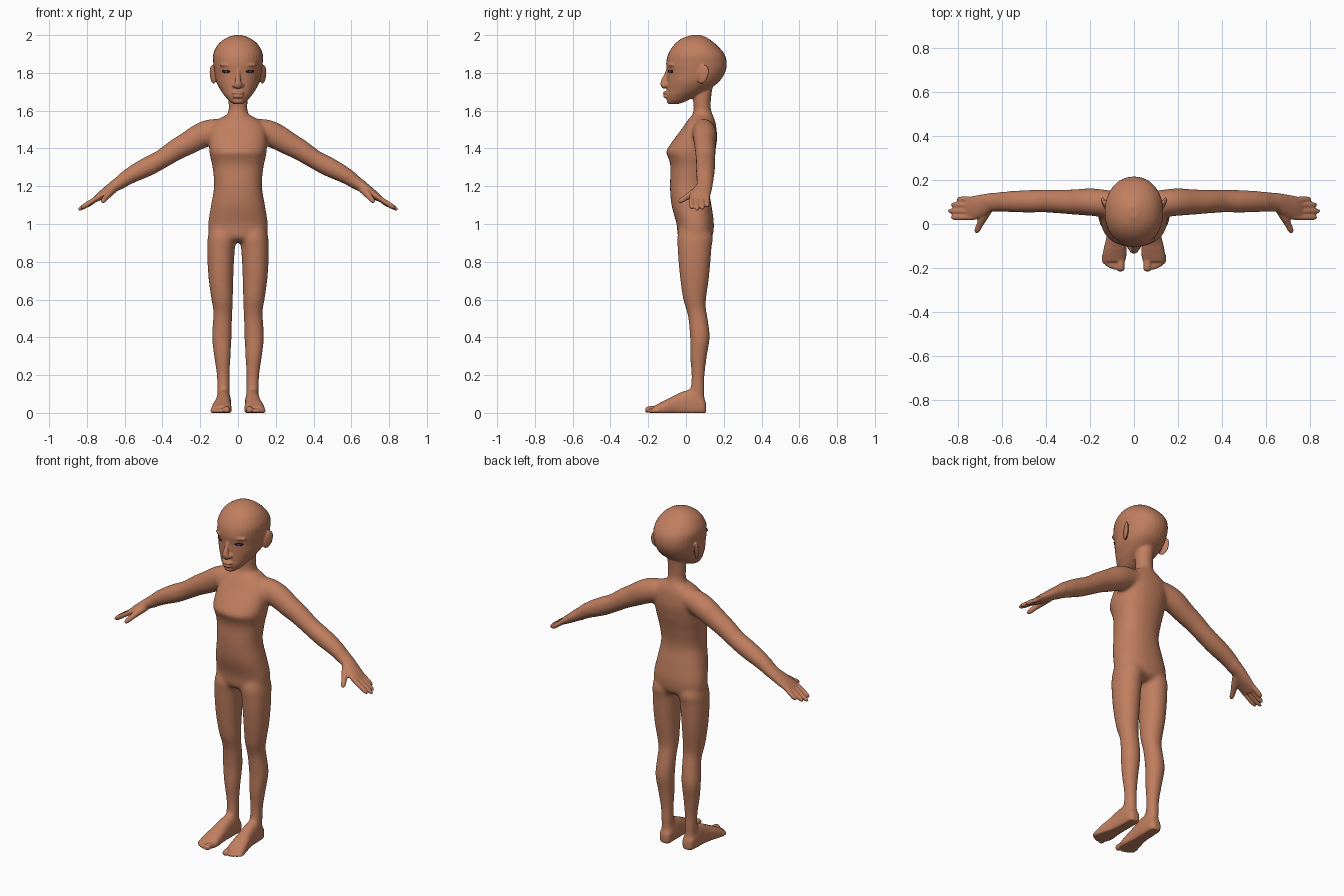
import bpy, bmesh, math
from mathutils import Vector, Matrix

if "Cube" in bpy.data.objects:
    bpy.data.objects.remove(bpy.data.objects["Cube"])


def material(name, rgb):
    m = bpy.data.materials.new(name)
    m.diffuse_color = (*rgb, 1)
    m.use_nodes = True
    m.node_tree.nodes["Principled BSDF"].inputs["Base Color"].default_value = m.diffuse_color
    return m


skin = material("brown skin", (0.53, 0.21, 0.115))
dark = material("dark lash", (0.02, 0.012, 0.015))
navy = material("navy iris", (0.05, 0.045, 0.16))

bm = bmesh.new()


def spline(rows, n=5):
    """Catmull-Rom resampling of number rows."""
    p = [Vector(r) for r in rows]
    p = [p[0]] + p + [p[-1]]
    out = []
    for i in range(1, len(p) - 2):
        a, b, c, d = p[i - 1:i + 3]
        for k in range(n):
            t = k / n
            out.append(0.5 * (2 * b + (c - a) * t + (2 * a - 5 * b + 4 * c - d) * t ** 2
                              + (3 * b - a - 3 * c + d) * t ** 3))
    return out + [p[-2]]


def loft(rows, ref, tangent=None, power=1.0, seg=32):
    """Closed tube; rows are (x, y, z, radius across ref, radius along ref)."""
    pts, rings = spline(rows), []
    ref = Vector(ref)
    for i, q in enumerate(pts):
        c = Vector(q[:3])
        if tangent:
            t = Vector(tangent)
        else:
            t = Vector(pts[min(i + 1, len(pts) - 1)][:3]) - Vector(pts[max(i - 1, 0)][:3])
        u = t.cross(ref).normalized()
        v = u.cross(t).normalized()
        ring = []
        for k in range(seg):
            a = 2 * math.pi * k / seg
            ca, sa = math.cos(a), math.sin(a)
            p = c + u * max(q[3], .002) * math.copysign(abs(ca) ** power, ca) \
                  + v * max(q[4], .002) * math.copysign(abs(sa) ** power, sa)
            p.z = max(p.z, 0)
            ring.append(bm.verts.new(p))
        rings.append(ring)
    for r0, r1 in zip(rings, rings[1:]):
        for k in range(seg):
            j = (k + 1) % seg
            bm.faces.new((r0[k], r0[j], r1[j], r1[k]))
    bm.faces.new(rings[0][::-1])
    bm.faces.new(rings[-1])


def zloft(rows, s=1, power=1.0):
    """Horizontal rings; rows are (z, x min, x max, y front, y back)."""
    loft([(s * (a + b) / 2, (f + k) / 2, z, (k - f) / 2, (b - a) / 2) for z, a, b, f, k in rows],
         (1, 0, 0), (0, 0, 1), power)


def sym(rows):
    return [(z, -w, w, f, k) for z, w, f, k in rows]


def ball(c, size, rot=Matrix.Identity(4)):
    bmesh.ops.create_uvsphere(bm, u_segments=24, v_segments=16, radius=1,
                              matrix=Matrix.Translation(c) @ rot @ Matrix.Diagonal((*size, 1)))


# torso
zloft(sym([(.905, .10, -.01, .10), (.93, .15, -.042, .138), (1.0, .158, -.05, .148),
           (1.1, .143, -.077, .135), (1.2, .127, -.085, .12), (1.3, .135, -.082, .135),
           (1.35, .146, -.094, .147), (1.385, .152, -.105, .155), (1.45, .155, -.063, .165),
           (1.5, .15, -.025, .162), (1.54, .125, .002, .156), (1.575, .07, .03, .143)]), power=.88)
# neck
zloft(sym([(1.53, .075, .02, .15), (1.57, .06, .033, .145), (1.61, .05, .04, .132),
           (1.66, .05, .037, .132), (1.72, .05, .03, .14)]))
# head
zloft(sym([(1.634, .022, -.088, -.045), (1.65, .046, -.098, .0), (1.68, .072, -.104, .06),
           (1.705, .09, -.102, .11), (1.75, .114, -.1, .172), (1.8, .125, -.1, .206),
           (1.85, .131, -.105, .216), (1.9, .131, -.094, .203), (1.95, .106, -.062, .16),
           (1.983, .066, -.02, .116), (2.0, .02, .03, .08)]), power=.94)
# nose, lips and chin
loft([(0, -.093, 1.825, .008, .011), (0, -.104, 1.79, .012, .011), (0, -.117, 1.752, .017, .017),
      (0, -.116, 1.732, .016, .023), (0, -.108, 1.72, .008, .016)], (1, 0, 0))
ball((0, -.105, 1.694), (.034, .018, .009))
ball((0, -.104, 1.675), (.03, .017, .009))
ball((0, -.083, 1.652), (.03, .02, .018))

for s in (1, -1):
    # nostril wing, brow and ear
    ball((s * .02, -.1, 1.735), (.012, .014, .012))
    ball((s * .06, -.08, 1.842), (.04, .014, .01), Matrix.Rotation(s * .35, 4, 'Z'))
    tilt = Matrix.Rotation(-s * .42, 4, 'Z') @ Matrix.Rotation(-.3, 4, 'X')
    ball((s * .133, .09, 1.792), (.011, .032, .052), tilt)
    # arm and palm
    arm = [(.07, .095, 1.50, .055, .055), (.14, .095, 1.488, .068, .062), (.20, .10, 1.465, .068, .063),
           (.27, .10, 1.425, .062, .058), (.33, .102, 1.392, .057, .055), (.41, .104, 1.34, .051, .052),
           (.48, .103, 1.303, .052, .052), (.56, .102, 1.262, .045, .049), (.62, .10, 1.222, .036, .043),
           (.655, .097, 1.2, .031, .043), (.69, .085, 1.175, .027, .05), (.73, .073, 1.148, .021, .054),
           (.76, .069, 1.126, .014, .05)]
    loft([(s * r[0], *r[1:]) for r in arm], (0, 1, 0))
    # fingers
    for y0, y1, x1, z1 in ((.112, .112, .805, 1.092), (.085, .087, .832, 1.08),
                           (.057, .059, .845, 1.074), (.03, .03, .832, 1.083)):
        a, b = Vector((.725, y0, 1.152)), Vector((x1, y1, z1))
        loft([(s * p.x, p.y, p.z, r, r) for p, r in
              ((a, .012), (a.lerp(b, .5), .0135), (a.lerp(b, .85), .0125), (b, .006))], (0, 1, 0), seg=16)
    # thumb
    loft([(s * .66, .075, 1.185, .022, .022), (s * .682, .035, 1.162, .02, .02),
          (s * .7, 0, 1.14, .0155, .0155), (s * .713, -.028, 1.123, .013, .013),
          (s * .717, -.041, 1.116, .006, .006)], (1, 0, 0), seg=16)
    # leg
    zloft([(.99, .02, .145, -.03, .12), (.93, .006, .16, -.047, .143), (.88, .015, .163, -.045, .136),
           (.8, .021, .162, -.04, .13), (.7, .025, .155, -.03, .12), (.6, .027, .141, -.015, .106),
           (.55, .029, .132, .0, .106), (.5, .031, .132, .012, .115), (.4, .034, .138, .021, .126),
           (.3, .039, .127, .021, .111), (.2, .044, .113, .029, .099), (.13, .044, .11, .024, .099),
           (.05, .045, .106, .01, .098)], s, .95)
    # foot
    foot = [(.075, .107, .025, .02, .018), (.075, .09, .035, .055, .034), (.076, .04, .05, .07, .039),
            (.077, 0, .05, .07, .04), (.08, -.05, .042, .058, .043), (.085, -.1, .028, .045, .05),
            (.088, -.14, .018, .034, .054), (.09, -.172, .013, .022, .049)]
    loft([(s * r[0], *r[1:]) for r in foot], (1, 0, 0), (0, -1, 0), .85)
    # toes
    for x, tip, r in ((.061, -.216, .018), (.088, -.208, .012), (.105, -.202, .012),
                      (.121, -.193, .0115), (.135, -.18, .011)):
        loft([(s * x, -.14, r, r, r), (s * x, tip + .025, r, r, r),
              (s * x, tip + .008, r * .9, r * .9, r), (s * x, tip, r * .8, r * .45, r * .5)],
             (1, 0, 0), (0, -1, 0), seg=16)

bmesh.ops.recalc_face_normals(bm, faces=bm.faces)
mesh = bpy.data.meshes.new("body_parts")
bm.to_mesh(mesh)
bm.free()
body = bpy.data.objects.new("body", mesh)
bpy.context.collection.objects.link(body)

# fuse all parts into one smooth skin
rm = body.modifiers.new("fuse", 'REMESH')
rm.mode = 'VOXEL'
rm.voxel_size = .005
sm = body.modifiers.new("soften", 'SMOOTH')
sm.factor, sm.iterations = .5, 5
dg = bpy.context.evaluated_depsgraph_get()
fused = bpy.data.meshes.new_from_object(body.evaluated_get(dg))
body.modifiers.clear()
body.data = fused

# soften the joints of trunk, limbs and neck further
bm = bmesh.new()
bm.from_mesh(fused)
soft = [v for v in bm.verts if abs(v.co.x) < .6 and .06 < v.co.z < 1.63 and v.co.y > -.11]
for _ in range(30):
    bmesh.ops.smooth_vert(bm, verts=soft, factor=.5, use_axis_x=True, use_axis_y=True, use_axis_z=True)
low = min(v.co.z for v in bm.verts)
for v in bm.verts:
    v.co.z -= low
for f in bm.faces:
    f.smooth = True
    f.material_index = 0
bm.to_mesh(fused)
bm.free()
fused.materials.clear()
fused.materials.append(skin)
fused.update()


# eyes: thin almond plates laid on the face
def plate(name, x, z, size, lift, mat):
    hit, loc, nor, _ = body.ray_cast(Vector((x, -1, z)), Vector((0, 1, 0)))
    side = Vector((0, 0, 1)).cross(nor).normalized()
    up = nor.cross(side)
    rot = Matrix((side, up, nor)).transposed().to_4x4()
    b = bmesh.new()
    bmesh.ops.create_uvsphere(b, u_segments=24, v_segments=12, radius=1,
                              matrix=Matrix.Translation(loc + nor * lift) @ rot @ Matrix.Diagonal((*size, 1)))
    for f in b.faces:
        f.smooth = True
    me = bpy.data.meshes.new(name)
    b.to_mesh(me)
    b.free()
    me.materials.append(mat)
    bpy.context.collection.objects.link(bpy.data.objects.new(name, me))


for s, n in ((1, "left"), (-1, "right")):
    plate(n + "_eye", s * .064, 1.808, (.025, .0085, .004), 0, dark)
    plate(n + "_iris", s * .062, 1.806, (.011, .0075, .004), .0015, navy)
